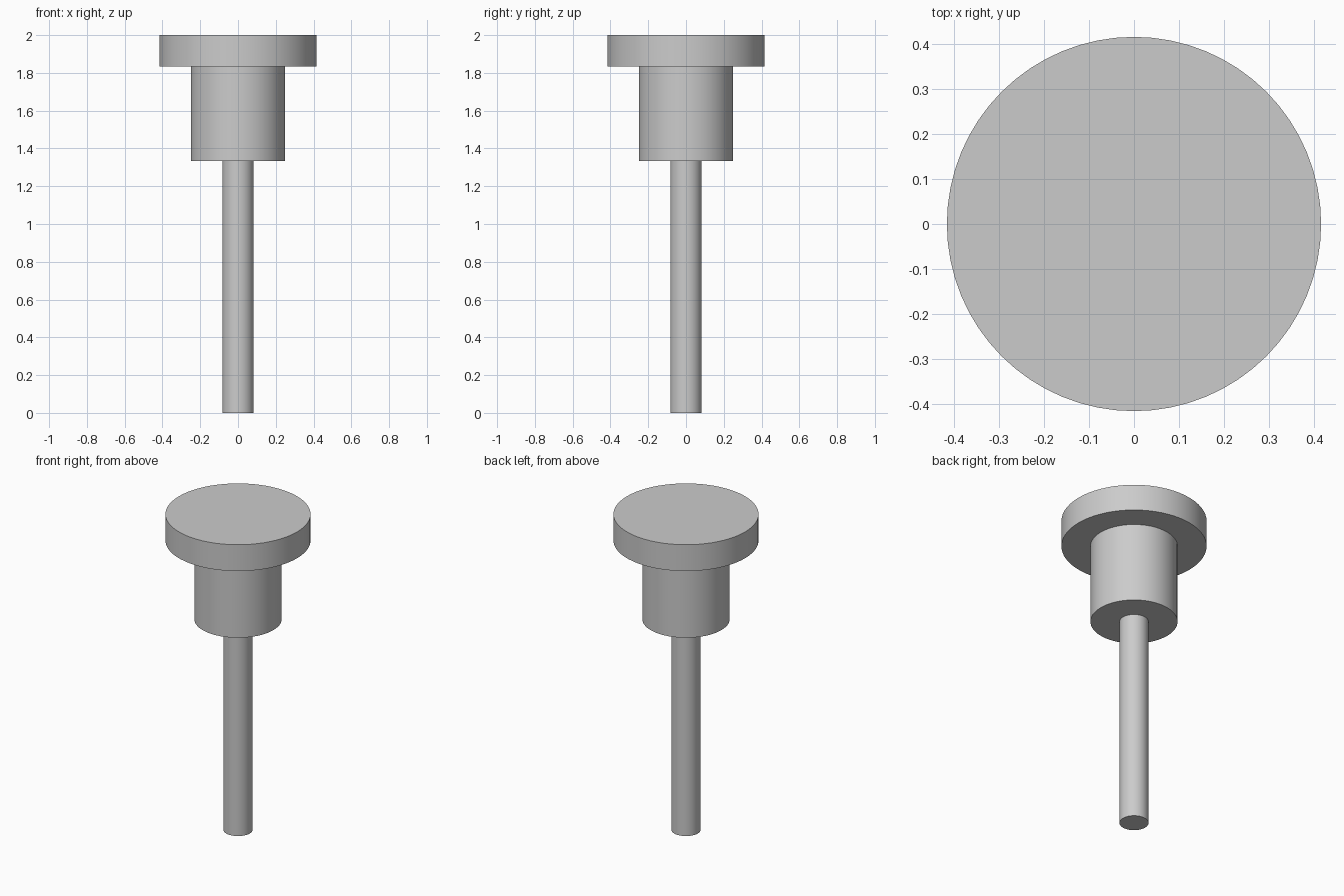
import bpy

# Remove the default cube
cube = bpy.data.objects.get("Cube")
if cube:
    bpy.data.objects.remove(cube, do_unlink=True)

# Single plain grey finish
GREY = (0.6, 0.6, 0.6, 1.0)
grey = bpy.data.materials.new("plain_grey")
grey.use_nodes = True
grey.diffuse_color = GREY
grey.node_tree.nodes["Principled BSDF"].inputs["Base Color"].default_value = GREY


def add_cylinder(name, radius, bottom, top):
    """Upright cylinder with smooth sides and crisp rims."""
    bpy.ops.mesh.primitive_cylinder_add(
        vertices=64, radius=radius, depth=top - bottom,
        location=(0, 0, (bottom + top) / 2))
    part = bpy.context.object
    part.name = part.data.name = name
    part.data.materials.append(grey)
    bpy.ops.object.shade_smooth_by_angle()
    return part


# Proportions follow a module of one twelfth of the height
UNIT = 2 / 12
add_cylinder("shaft", 0.5 * UNIT, 0, 8 * UNIT)
add_cylinder("collar", 1.5 * UNIT, 8 * UNIT, 11 * UNIT)
add_cylinder("head_disc", 2.5 * UNIT, 11 * UNIT, 12 * UNIT)
